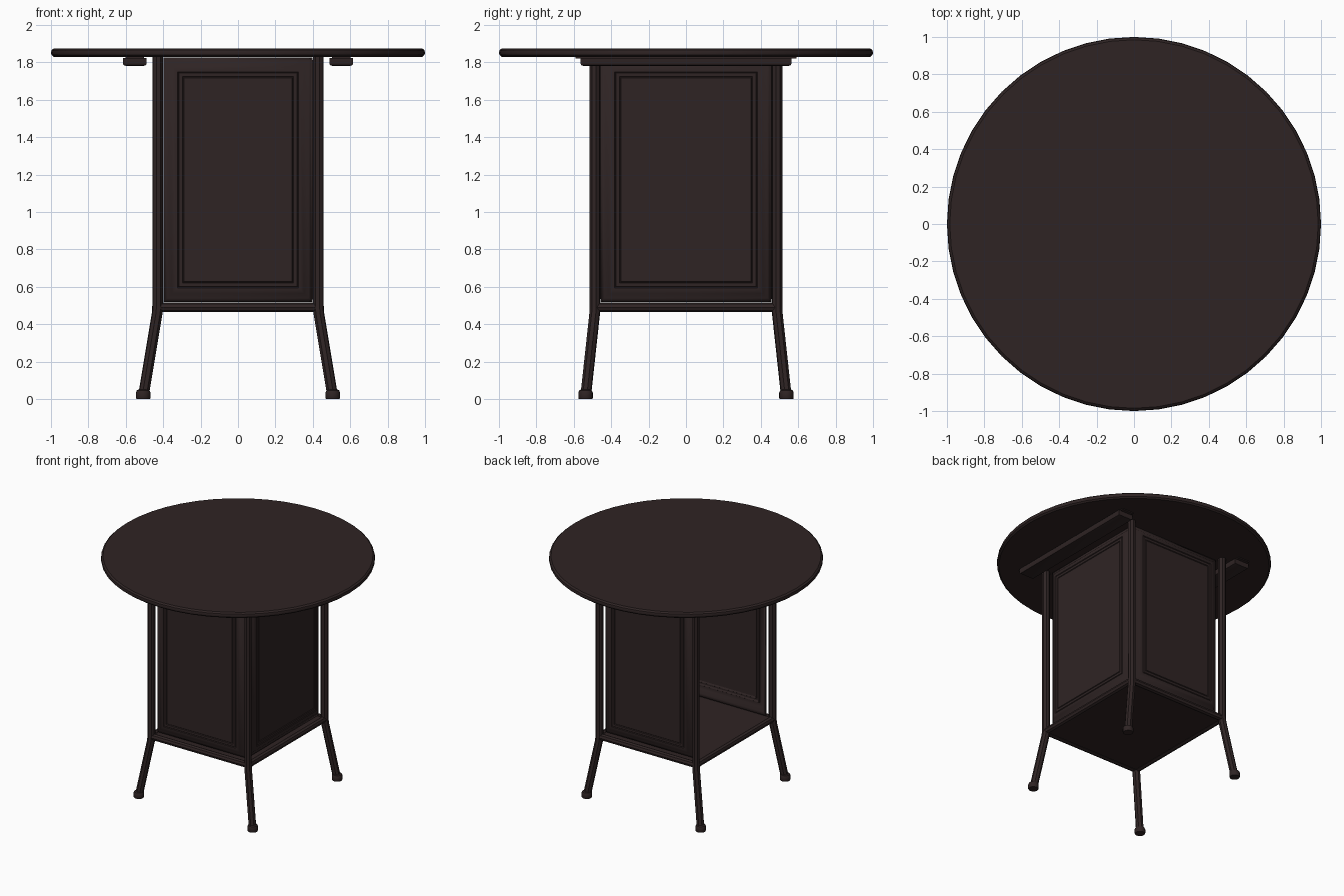
import bpy, bmesh, math
from mathutils import Vector, Matrix

cube = bpy.data.objects.get("Cube")
if cube:
    bpy.data.objects.remove(cube)

wood = bpy.data.materials.new("dark_brown_wood")
wood.use_nodes = True
COLOR = (0.028, 0.0175, 0.0175, 1)
wood.diffuse_color = COLOR
bsdf = wood.node_tree.nodes["Principled BSDF"]
bsdf.inputs["Base Color"].default_value = COLOR
bsdf.inputs["Roughness"].default_value = 0.6

PX, PY = 0.43, 0.487       # corner post positions
FLOOR, TOP = 0.49, 1.83    # cabinet floor and underside of the top


def finish(name, bm, smooth=True):
    bmesh.ops.recalc_face_normals(bm, faces=bm.faces)
    mesh = bpy.data.meshes.new(name)
    bm.to_mesh(mesh)
    bm.free()
    obj = bpy.data.objects.new(name, mesh)
    bpy.context.collection.objects.link(obj)
    mesh.materials.append(wood)
    if smooth:
        bpy.ops.object.select_all(action='DESELECT')
        obj.select_set(True)
        bpy.context.view_layer.objects.active = obj
        bpy.ops.object.shade_smooth_by_angle(angle=math.radians(35))
    return obj


def tube(name, points, radius, sides=12):
    """Round bar along a bent path, with closed ends."""
    curve = bpy.data.curves.new(name, 'CURVE')
    curve.dimensions = '3D'
    curve.bevel_depth = radius
    curve.bevel_resolution = sides // 4 - 1
    curve.use_fill_caps = True
    spline = curve.splines.new('POLY')
    spline.points.add(len(points) - 1)
    for p, co in zip(spline.points, points):
        p.co = (*co, 1)
    temp = bpy.data.objects.new(name, curve)
    bm = bmesh.new()
    bm.from_mesh(temp.to_mesh())
    bpy.data.objects.remove(temp)
    bpy.data.curves.remove(curve)
    return finish(name, bm)


def lathe(name, profile, center, sides):
    """Turned solid from (radius, height) pairs."""
    bm = bmesh.new()
    rings = []
    for r, z in profile:
        rings.append([bm.verts.new((center[0] + r * math.cos(a), center[1] + r * math.sin(a), z))
                      for a in (math.tau * i / sides for i in range(sides))])
    for low, high in zip(rings, rings[1:]):
        for i in range(sides):
            j = (i + 1) % sides
            bm.faces.new((low[i], low[j], high[j], high[i]))
    bm.faces.new(rings[0])
    bm.faces.new(rings[-1])
    return finish(name, bm)


def box(name, center, size, bevel=0.0):
    bm = bmesh.new()
    bmesh.ops.create_cube(bm, size=1, matrix=Matrix.LocRotScale(Vector(center), None, Vector(size)))
    if bevel:
        edges = [e for e in bm.edges if all(v.co.z < center[2] for v in e.verts)]
        bmesh.ops.bevel(bm, geom=edges, offset=bevel, segments=2, affect='EDGES', profile=0.5)
    return finish(name, bm)


def panel(name, half_width, distance, angle):
    """Raised panel with a sloped border and a fine double groove."""
    # (inset from the edge, height of the surface)
    steps = [(0, 0), (0.02, 0.008), (0.045, 0.03), (0.065, 0.036), (0.075, 0.036),
             (0.079, 0.031), (0.083, 0.036), (0.1, 0.036), (0.104, 0.031), (0.108, 0.036)]
    bm = bmesh.new()
    rings = []
    for inset, out in steps:
        w, low, high = half_width - inset, 0.52 + inset, TOP - 0.005 - inset
        rings.append([bm.verts.new((x, -distance - out, z))
                      for x, z in ((-w, low), (w, low), (w, high), (-w, high))])
    for a, b in zip(rings, rings[1:]):
        for i in range(4):
            j = (i + 1) % 4
            bm.faces.new((a[i], a[j], b[j], b[i]))
    bm.faces.new(rings[-1])
    bm.transform(Matrix.Rotation(angle, 4, 'Z'))
    obj = finish(name, bm)
    solid = obj.modifiers.new("thickness", 'SOLIDIFY')
    solid.thickness = 0.012
    # the outer skin keeps its place
    facing = obj.matrix_world.to_3x3() @ obj.data.polygons[-1].normal
    outward = Matrix.Rotation(angle, 3, 'Z') @ Vector((0, -1, 0))
    solid.offset = -1 if facing.dot(outward) > 0 else 1


# Round table top with a softened rim
lathe("table_top", [(0.985, TOP), (0.997, TOP + 0.01), (1.0, TOP + 0.022),
                    (0.997, TOP + 0.035), (0.985, TOP + 0.045)], (0, 0), 48)

# Corner posts bending out into splayed legs, with feet
for sx, side in ((-1, "right"), (1, "left")):
    for sy, end in ((-1, "front"), (1, "back")):
        foot = (sx * 0.507, sy * 0.537)
        tube(f"{end}_{side}_leg", [(*foot, 0.01), (sx * (PX + 0.002), sy * (PY + 0.001), 0.46),
                                   (sx * PX, sy * PY, 0.5), (sx * PX, sy * PY, TOP)], 0.029)
        lathe(f"{end}_{side}_foot", [(0.036, 0), (0.039, 0.006), (0.039, 0.034),
                                     (0.034, 0.046), (0.027, 0.05)], foot, 16)

# Rails around the cabinet floor
for s, end in ((-1, "front"), (1, "back")):
    tube(f"{end}_rail", [(-PX, s * PY, FLOOR), (PX, s * PY, FLOOR)], 0.025)
for s, side in ((-1, "right"), (1, "left")):
    tube(f"{side}_rail", [(s * PX, -PY, FLOOR), (s * PX, PY, FLOOR)], 0.025)
box("cabinet_floor", (0, 0, FLOOR), (2 * PX, 2 * PY, 0.03))

# Panels on three sides; the remaining side is the opening
panel("front_panel", 0.398, PY - 0.035, 0)
panel("back_panel", 0.398, PY - 0.035, math.pi)
panel("left_panel", 0.456, PX - 0.035, math.pi / 2)

# Support bars under the top
for s, side in ((-1, "right"), (1, "left")):
    box(f"{side}_support_bar", (s * 0.552, 0, 1.803), (0.128, 1.13, 0.042), 0.014)
    box(f"{side}_support_plate", (s * 0.552, 0, 1.826), (0.1, 1.18, 0.008))
